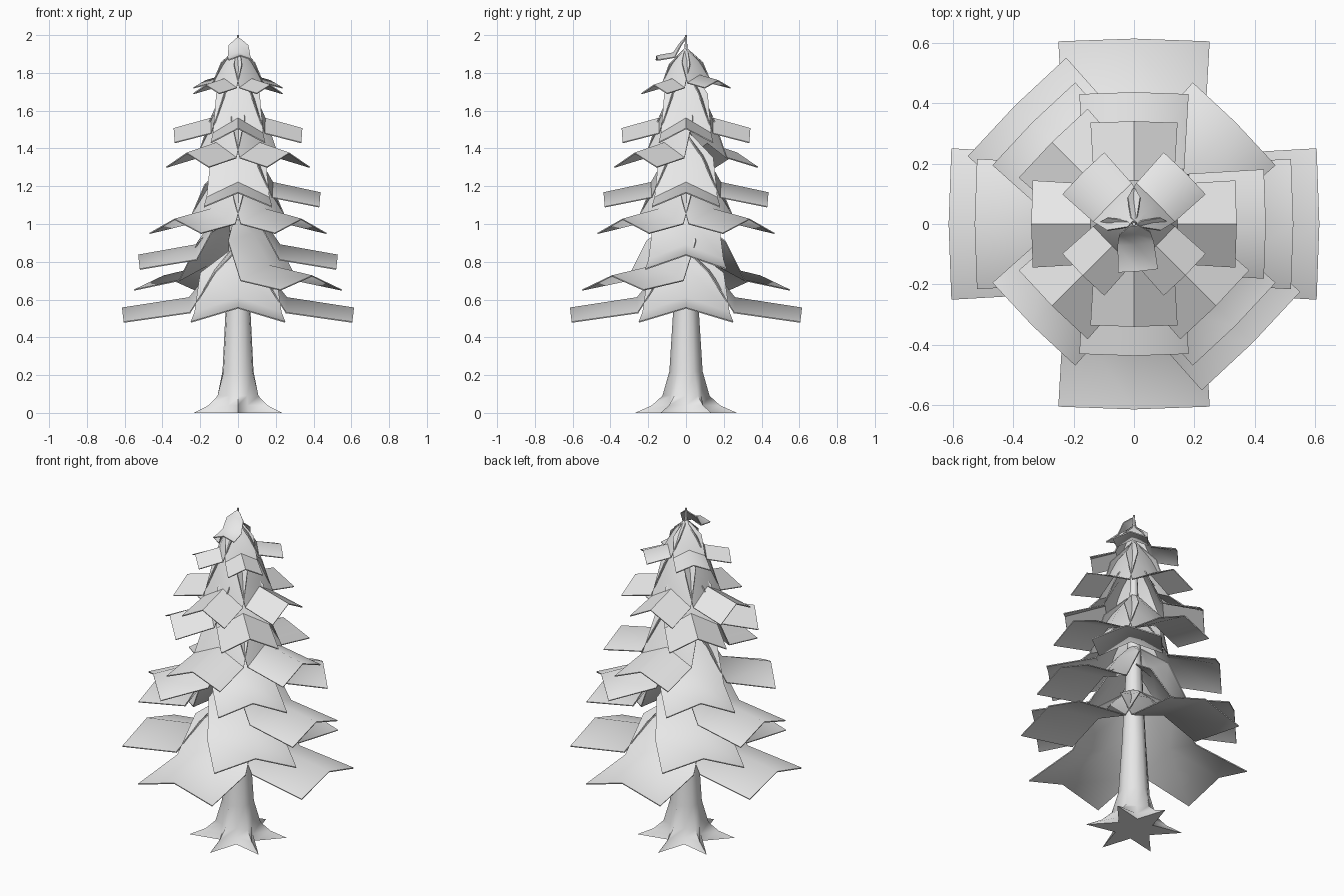
import bpy
import bmesh
from math import sin, cos, pi, radians

if "Cube" in bpy.data.objects:
    bpy.data.objects.remove(bpy.data.objects["Cube"])

grey = bpy.data.materials.new("pale_grey")
grey.use_nodes = True
GREY = (0.8, 0.8, 0.8, 1)
grey.diffuse_color = GREY
grey.node_tree.nodes["Principled BSDF"].inputs["Base Color"].default_value = GREY


def grid_object(name, rows, closed=False, thickness=0, angle=50):
    """Skin a list of equally long point rows into a mesh object."""
    bm = bmesh.new()
    grid = [[bm.verts.new(p) for p in row] for row in rows]
    n = len(grid[0])
    for low, high in zip(grid, grid[1:]):
        for i in range(n if closed else n - 1):
            j = (i + 1) % n
            bm.faces.new((low[i], low[j], high[j], high[i]))
    if closed:
        bm.faces.new(grid[-1])
        bm.faces.new(grid[0][::-1])
    bmesh.ops.recalc_face_normals(bm, faces=bm.faces)
    mesh = bpy.data.meshes.new(name)
    bm.to_mesh(mesh)
    bm.free()
    mesh.materials.append(grey)
    obj = bpy.data.objects.new(name, mesh)
    bpy.context.collection.objects.link(obj)
    bpy.ops.object.select_all(action='DESELECT')
    obj.select_set(True)
    bpy.context.view_layer.objects.active = obj
    if thickness:
        mod = obj.modifiers.new("thickness", 'SOLIDIFY')
        mod.thickness = thickness
        mod.offset = 0
        bpy.ops.object.modifier_apply(modifier=mod.name)
    bpy.ops.object.shade_smooth_by_angle(angle=radians(angle))
    return obj


# Bough section rows: reach, half width, ridge rise, edge rise
BOUGH = [(0.03, 0.22, 0.40, 0.37), (0.2, 0.8, 0.30, 0.26),
         (0.42, 0.92, 0.13, 0.05), (1.0, 1.0, 0.075, 0.0)]


def bough(name, heading, reach, half_width, z, rise=1.0):
    """A ridged, drooping sheet pointing outward at a heading in degrees."""
    a = radians(heading)
    rows = []
    for t, w, ridge, edge in BOUGH:
        row = []
        for side in (-1, 0, 1):
            r = reach * t * (1.0 if side else 1.015)
            s = side * half_width * w
            up = edge if side else ridge
            row.append((r * cos(a) - s * sin(a), r * sin(a) + s * cos(a),
                        z + up * rise))
        rows.append(row)
    return grid_object(name, rows, thickness=0.006)


# Tiers: reach, half width, edge height, headings, rise
TIERS = [
    (0.605, 0.25, 0.48, (0, 90, 180, 270), 1),
    (0.548, 0.23, 0.65, (135, 315), 1),
    (0.52, 0.215, 0.76, (0, 180), 1),
    (0.469, 0.193, 0.95, (45, 135, 225, 315), 1),
    (0.43, 0.18, 1.09, (0, 90, 270), 1),
    (0.378, 0.16, 1.30, (135, 225, 315), 1),
    (0.335, 0.143, 1.43, (0, 90, 180, 270), 1),
    (0.237, 0.097, 1.69, (225, 315), 0.6),
    (0.237, 0.097, 1.72, (45, 135), 0.52),
]
for n, (reach, width, z, headings, rise) in enumerate(TIERS, 1):
    for h in headings:
        bough(f"bough_tier{n}_heading{h}", h, reach, width, z, rise)
bough("top_sprig", 275, 0.155, 0.065, 1.867, 0.3)

# Trunk rings: height, root radius, valley radius
TRUNK = [(0, 0.27, 0.11), (0.04, 0.18, 0.10), (0.09, 0.125, 0.095),
         (0.22, 0.088, 0.082), (0.54, 0.068, 0.066),
         (1.2, 0.036, 0.035), (1.8, 0.012, 0.012), (2.0, 0.005, 0.005)]
SIDES = 12
trunk_rows = []
for z, root, valley in TRUNK:
    ring = []
    for i in range(SIDES):
        a = 2 * pi * (i + 1) / SIDES
        r = valley if i % 2 else root
        ring.append((r * cos(a), r * sin(a), z))
    trunk_rows.append(ring)
grid_object("trunk", trunk_rows, closed=True, angle=70)
